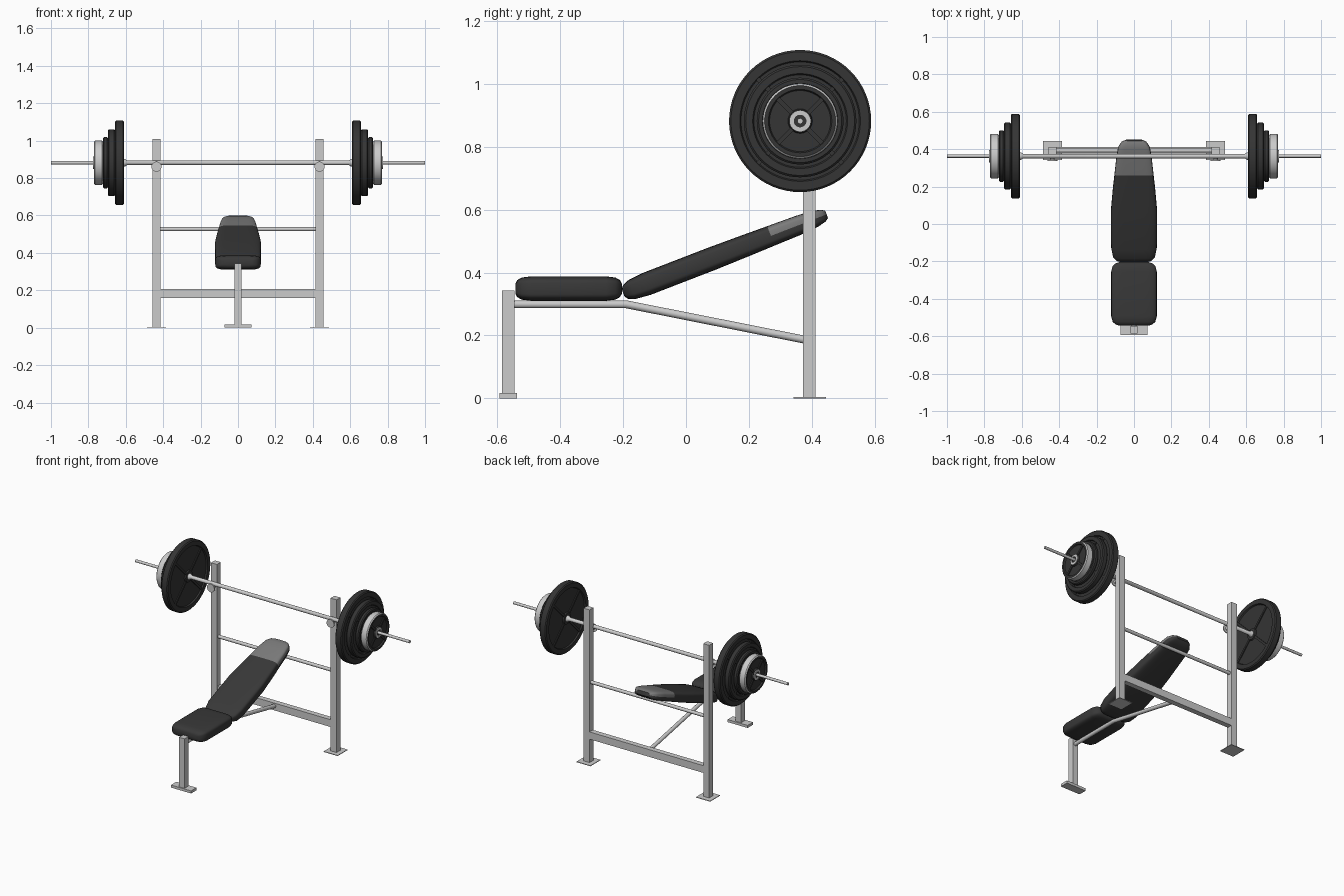
import bpy, bmesh, math
from mathutils import Vector, Matrix

if "Cube" in bpy.data.objects:
    bpy.data.objects.remove(bpy.data.objects["Cube"])


def material(name, v):
    m = bpy.data.materials.new(name)
    m.diffuse_color = (v, v, v, 1)
    m.use_nodes = True
    m.node_tree.nodes["Principled BSDF"].inputs["Base Color"].default_value = m.diffuse_color
    return m


BLACK = material("black_rubber", 0.035)
VINYL = material("black_vinyl", 0.04)
GREY = material("grey_vinyl", 0.2)
STEEL = material("light_steel", 0.6)


def finish(name, bm, mats=(), smooth=True):
    bmesh.ops.recalc_face_normals(bm, faces=bm.faces[:])
    me = bpy.data.meshes.new(name)
    bm.to_mesh(me)
    bm.free()
    for m in mats:
        me.materials.append(m)
    ob = bpy.data.objects.new(name, me)
    bpy.context.collection.objects.link(ob)
    if smooth:
        bpy.ops.object.select_all(action='DESELECT')
        ob.select_set(True)
        bpy.context.view_layer.objects.active = ob
        bpy.ops.object.shade_smooth_by_angle(angle=math.radians(35))
    return ob


def box(name, lo, hi):
    lo, hi = Vector(lo), Vector(hi)
    bm = bmesh.new()
    bmesh.ops.create_cube(bm, size=1, matrix=Matrix.Translation((lo + hi) / 2)
                          @ Matrix.Diagonal((*(hi - lo), 1)))
    return finish(name, bm, smooth=False)


def spin_profile(bm, profile, origin, steps):
    """Turn (radius, offset) points about the x axis."""
    o = Vector(origin)
    vs = [bm.verts.new(o + Vector((x, 0, r))) for r, x in profile]
    es = [bm.edges.new(p) for p in zip(vs, vs[1:])]
    bmesh.ops.spin(bm, geom=vs + es, cent=o, axis=(1, 0, 0),
                   angle=2 * math.pi, steps=steps)
    bmesh.ops.remove_doubles(bm, verts=bm.verts[:], dist=1e-5)


def lathe(name, profile, origin, steps=32, mats=()):
    bm = bmesh.new()
    spin_profile(bm, profile, origin, steps)
    return finish(name, bm, mats)


def tube(name, points, radius):
    cu = bpy.data.curves.new(name, 'CURVE')
    cu.dimensions = '3D'
    cu.bevel_depth = radius
    cu.bevel_resolution = 4
    cu.use_fill_caps = True
    sp = cu.splines.new('POLY')
    sp.points.add(len(points) - 1)
    for p, co in zip(sp.points, points):
        p.co = (*co, 1)
    sp.use_smooth = True
    ob = bpy.data.objects.new(name, cu)
    bpy.context.collection.objects.link(ob)


def pad(name, stations, origin, angle, grey_from=9):
    """Loft soft rectangles: (distance, half width, half thickness)."""
    bm = bmesh.new()
    n, k = 40, 0.42
    frame = Matrix.Translation(origin) @ Matrix.Rotation(angle, 4, 'X')
    power = lambda v: math.copysign(abs(v) ** k, v)
    rings = []
    for s, w, t in stations:
        ring = []
        for i in range(n):
            a = 2 * math.pi * i / n
            ring.append(bm.verts.new(frame @ Vector(
                (w * power(math.cos(a)), s, t * power(math.sin(a))))))
        rings.append(ring)
    for st, a, b in zip(stations, rings, rings[1:]):
        for i in range(n):
            j = (i + 1) % n
            f = bm.faces.new((a[i], a[j], b[j], b[i]))
            f.material_index = int(st[0] >= grey_from and i < n // 2)
    bm.faces.new(rings[0])
    bm.faces.new(rings[-1])
    finish(name, bm, (VINYL, GREY))


# Padding
end = [(0, .08, .016), (.006, .098, .027), (.02, .114, .035), (.05, .122, .039)]
seat = end + [(.339 - s, w, t) for s, w, t in reversed(end)]
pad("seat", seat, (0, -.543, .349), 0)
back = [(0, .075, .012), (.008, .095, .023), (.03, .112, .032), (.08, .122, .037),
        (.3, .123, .037), (.42, .113, .035), (.504, .104, .033), (.6, .094, .031),
        (.655, .084, .027), (.683, .066, .02), (.694, .045, .012)]
pad("backrest", back, (0, -.2, .335), math.atan2(.25, .647), .5)

# Frame
box("front_leg", (-.02, -.586, 0), (.02, -.545, .343))
box("front_foot", (-.073, -.593, 0), (.073, -.537, .017))
tube("bench_rail", [(0, -.55, .299), (0, -.19, .299), (0, .38, .186)], .0125)
box("lower_crossbar", (-.42, .377, .158), (.42, .412, .206))
tube("backrest_support_bar", [(-.42, .393, .527), (.42, .393, .527)], .011)
for side, s in (("left", -1), ("right", 1)):
    x = s * .436
    box(side + "_upright", (x - .0215, .372, 0), (x + .0215, .412, 1.01))
    box(side + "_foot_plate", (x - .051, .342, 0), (x + .051, .445, .004))
    # Bar rest: peg with a round front lip
    hook = lathe(side + "_bar_rest",
                 [(0, 0), (.012, 0), (.012, .031), (.027, .031), (.027, .038), (0, .038)],
                 (0, 0, 0), 24)
    hook.location = (x, .376, .861)
    hook.rotation_euler = (0, 0, -math.pi / 2)

# Barbell
BY, BZ = .363, .882
half_bar = [(0, 1), (.009, 1), (.009, .612), (.02, .612), (.02, .604), (.012, .592)]
lathe("barbell_bar", half_bar + [(r, -x) for r, x in reversed(half_bar)], (0, BY, BZ), 24)


def plate(name, x0, x1, R, rim, sign, mats):
    """Weight plate, recessed on both faces, with four diagonal ribs."""
    h, hub, d = (x1 - x0) / 2, .036, .009
    c = Vector((sign * (x0 + x1) / 2, BY, BZ))
    half = [(0, h), (hub, h), (hub + .003, h - d), (R - rim - .004, h - d),
            (R - rim, h), (R - .006, h), (R, h - .006)]
    bm = bmesh.new()
    spin_profile(bm, half + [(r, -x) for r, x in reversed(half)], c, 64)
    bmesh.ops.recalc_face_normals(bm, faces=bm.faces[:])
    if len(mats) > 1:
        for f in bm.faces:
            v = f.calc_center_median() - c
            f.material_index = int(v.yz.length > R - .008)
    for q in range(4):
        r0, r1 = hub - .005, R - rim + .003
        m = (Matrix.Translation(c)
             @ Matrix.Rotation(math.pi / 4 + q * math.pi / 2, 4, 'X')
             @ Matrix.Translation((0, 0, (r0 + r1) / 2))
             @ Matrix.Diagonal((2 * h - .006, .014, r1 - r0, 1)))
        bmesh.ops.create_cube(bm, size=1, matrix=m)
    finish(name, bm, mats)


plates = [("large", .61, .658, .226, .034), ("medium", .658, .695, .179, .028),
          ("small", .695, .722, .138, .018), ("outer", .722, .77, .119, .018)]
for side, s in (("left", -1), ("right", 1)):
    for size, x0, x1, R, rim in plates:
        mats = (BLACK, STEEL) if size == "outer" else (BLACK,)
        plate(f"{side}_{size}_plate", x0, x1, R, rim, s, mats)
    # Hub ring around the bar end
    lathe(side + "_hub_ring", [(.02, -.004), (.033, -.004), (.033, .004),
                               (.02, .004), (.02, -.004)], (s * .77, BY, BZ), 32)
